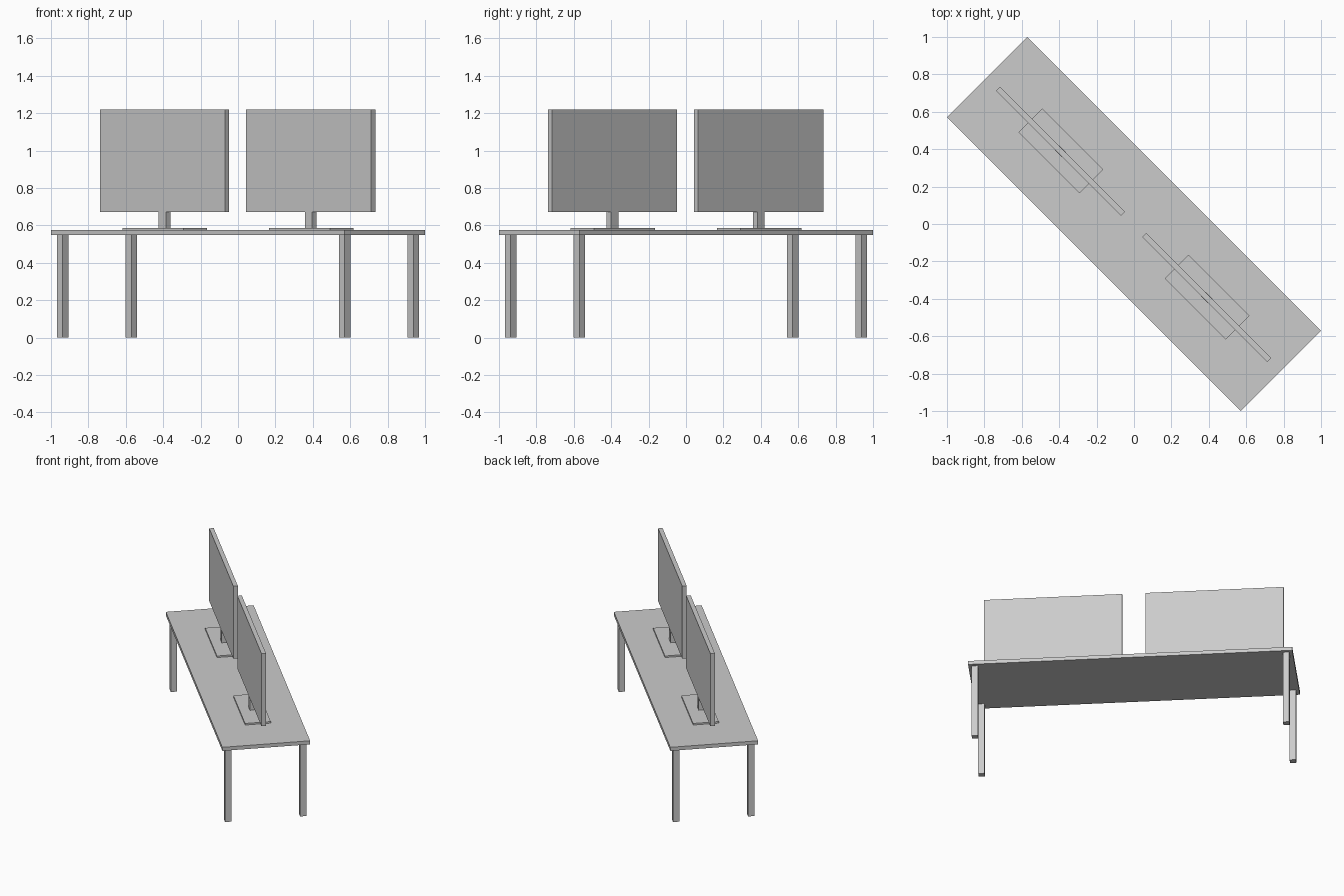
import bpy
from math import radians
from mathutils import Matrix

cube = bpy.data.objects.get("Cube")
if cube:
    bpy.data.objects.remove(cube, do_unlink=True)

grey = bpy.data.materials.new("plain grey")
grey.use_nodes = True
colour = (0.6, 0.6, 0.6, 1)
grey.diffuse_color = colour
grey.node_tree.nodes["Principled BSDF"].inputs["Base Color"].default_value = colour

# The whole desk stands turned about the vertical axis
TURN = Matrix.Rotation(radians(-45), 4, "Z")


def box(name, u, v, bottom, top, length, depth):
    """Box in desk coordinates: u along the desk, v across it."""
    bpy.ops.mesh.primitive_cube_add(size=1)
    ob = bpy.context.object
    ob.name = name
    place = Matrix.Translation((u, v, (bottom + top) / 2))
    ob.data.transform(TURN @ place @ Matrix.Diagonal((length, depth, top - bottom, 1)))
    ob.data.materials.append(grey)
    return ob


# Desk
box("desk_top", 0, 0, 0.548, 0.575, 2.22, 0.608)
for end, u in (("left", 1.066), ("right", -1.066)):
    for side, v in (("front", -0.26), ("back", 0.26)):
        box(f"{side}_{end}_leg", u, v, 0, 0.548, 0.043, 0.043)

# Two screens on stands
for end, u in (("left", 0.553), ("right", -0.553)):
    box(f"{end}_stand_base", u, 0, 0.575, 0.587, 0.46, 0.178)
    box(f"{end}_stand_neck", u, -0.003, 0.587, 0.672, 0.054, 0.034)
    box(f"{end}_screen", u, -0.003, 0.672, 1.219, 0.946, 0.031)
